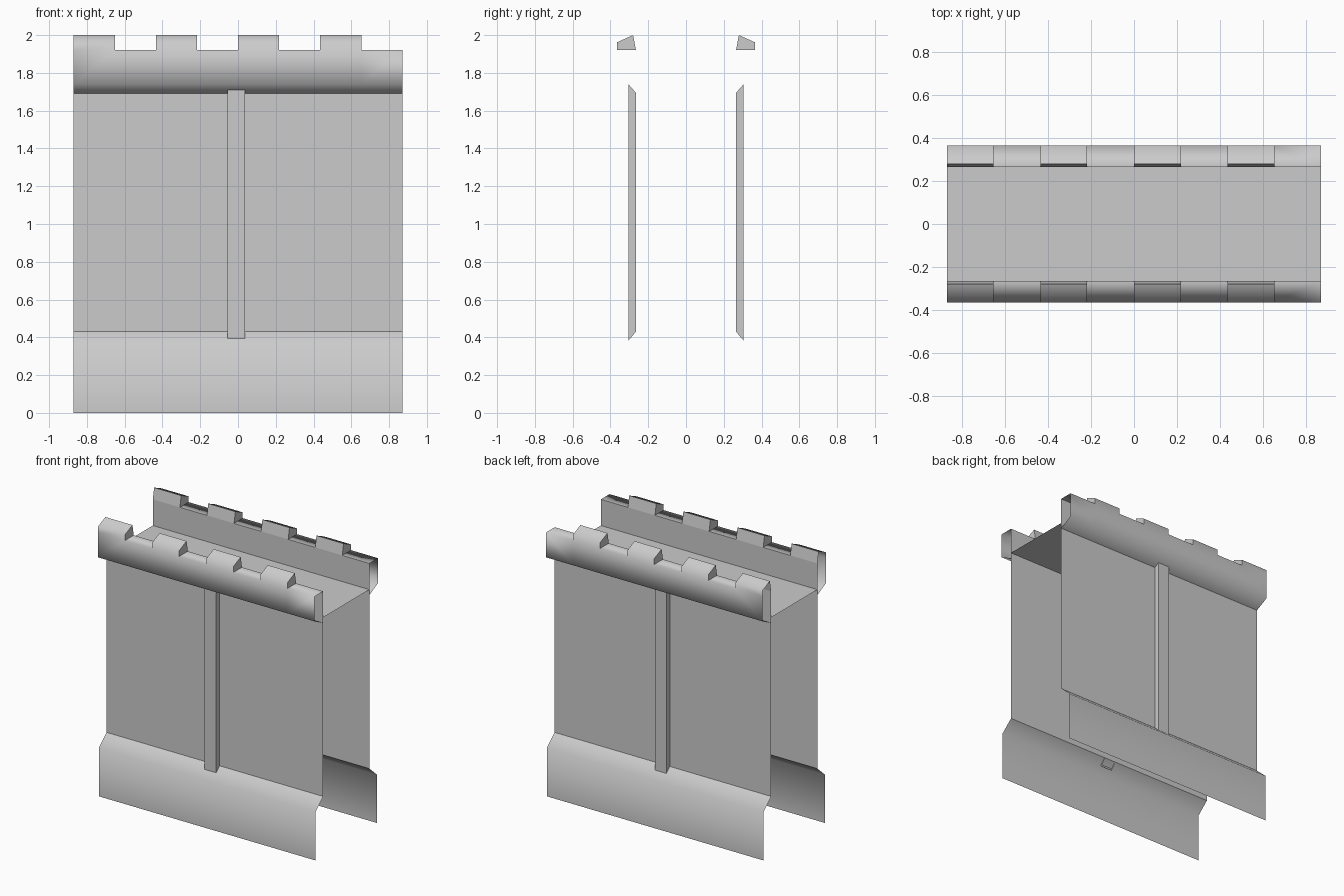
import bpy, bmesh

cube = bpy.data.objects.get("Cube")
if cube:
    bpy.data.objects.remove(cube, do_unlink=True)

stone = bpy.data.materials.new("grey stone")
stone.use_nodes = True
grey = (0.6, 0.6, 0.6, 1)
stone.diffuse_color = grey
stone.node_tree.nodes["Principled BSDF"].inputs["Base Color"].default_value = grey

HALF = 0.87          # half length of the wall
WALL = -0.265        # wall plane
OUT = -0.365         # outer plane of the parapet
SILL = 1.92          # height of the gaps between merlons
COLUMNS = 8
STEP = 2 * HALF / COLUMNS


def strip(bm, profile, x0, x1):
    """Sweep a (y, z) profile from x0 to x1."""
    for (ya, za), (yb, zb) in zip(profile, profile[1:]):
        corners = [(x0, ya, za), (x1, ya, za), (x1, yb, zb), (x0, yb, zb)]
        bm.faces.new([bm.verts.new(c) for c in corners])


def cap(bm, profile, x, flip=False):
    face = bm.faces.new([bm.verts.new((x, y, z)) for y, z in profile])
    if flip:
        face.normal_flip()


def finish(name, bm, smooth=False, mirror=True):
    bmesh.ops.remove_doubles(bm, verts=bm.verts[:], dist=0.0005)
    for face in bm.faces:
        face.smooth = smooth
    mesh = bpy.data.meshes.new(name)
    bm.to_mesh(mesh)
    bm.free()
    mesh.materials.append(stone)
    obj = bpy.data.objects.new(name, mesh)
    bpy.context.collection.objects.link(obj)
    if mirror:
        mod = obj.modifiers.new("other side", "MIRROR")
        mod.use_axis = (False, True, False)
        mod.use_mirror_merge = False
    return obj


# Main wall sheets, front and back
bm = bmesh.new()
strip(bm, [(WALL, 0.43), (WALL, 1.69)], -HALF, HALF)
finish("wall_face", bm)

# Flared base skirt
bm = bmesh.new()
strip(bm, [(-0.355, 0), (-0.355, 0.35), (WALL, 0.43)], -HALF, HALF)
finish("base_skirt", bm, smooth=True)

# Walkway deck
bm = bmesh.new()
strip(bm, [(WALL, 1.73), (-WALL, 1.73)], -HALF, HALF)
finish("walkway", bm, mirror=False)

# Parapet: smooth outer shell, flat inner face and merlon cheeks
shell, inner, cheeks = bmesh.new(), bmesh.new(), bmesh.new()
merlon = [(OUT, SILL), (OUT, 1.962), (-0.28, 2.0), (WALL, SILL)]
for i in range(COLUMNS):
    x0 = -HALF + i * STEP
    x1 = x0 + STEP
    strip(shell, [(WALL, 1.69), (OUT, 1.74), (OUT, SILL)], x0, x1)
    strip(inner, [(WALL, SILL), (WALL, 1.69)], x0, x1)
    if i % 2 == 0:
        strip(shell, merlon[:3], x0, x1)
        strip(inner, merlon[2:], x0, x1)
        if i > 0:
            cap(cheeks, merlon, x0)
        cap(cheeks, merlon, x1, flip=True)
    else:
        strip(shell, [(OUT, SILL), (WALL, SILL)], x0, x1)
finish("parapet_shell", shell, smooth=True)
finish("parapet_inner_face", inner)
finish("merlon_cheeks", cheeks)

# Narrow buttress in the middle of each wall
bm = bmesh.new()
section = [(WALL, 0.43), (-0.305, 0.382), (-0.305, 1.74), (WALL, 1.695)]
strip(bm, section[1:3], -0.055, 0.037)
for x in (-0.055, 0.037):
    cap(bm, section, x)
bmesh.ops.remove_doubles(bm, verts=bm.verts[:], dist=0.0005)
bmesh.ops.recalc_face_normals(bm, faces=bm.faces[:])
finish("buttress", bm)
